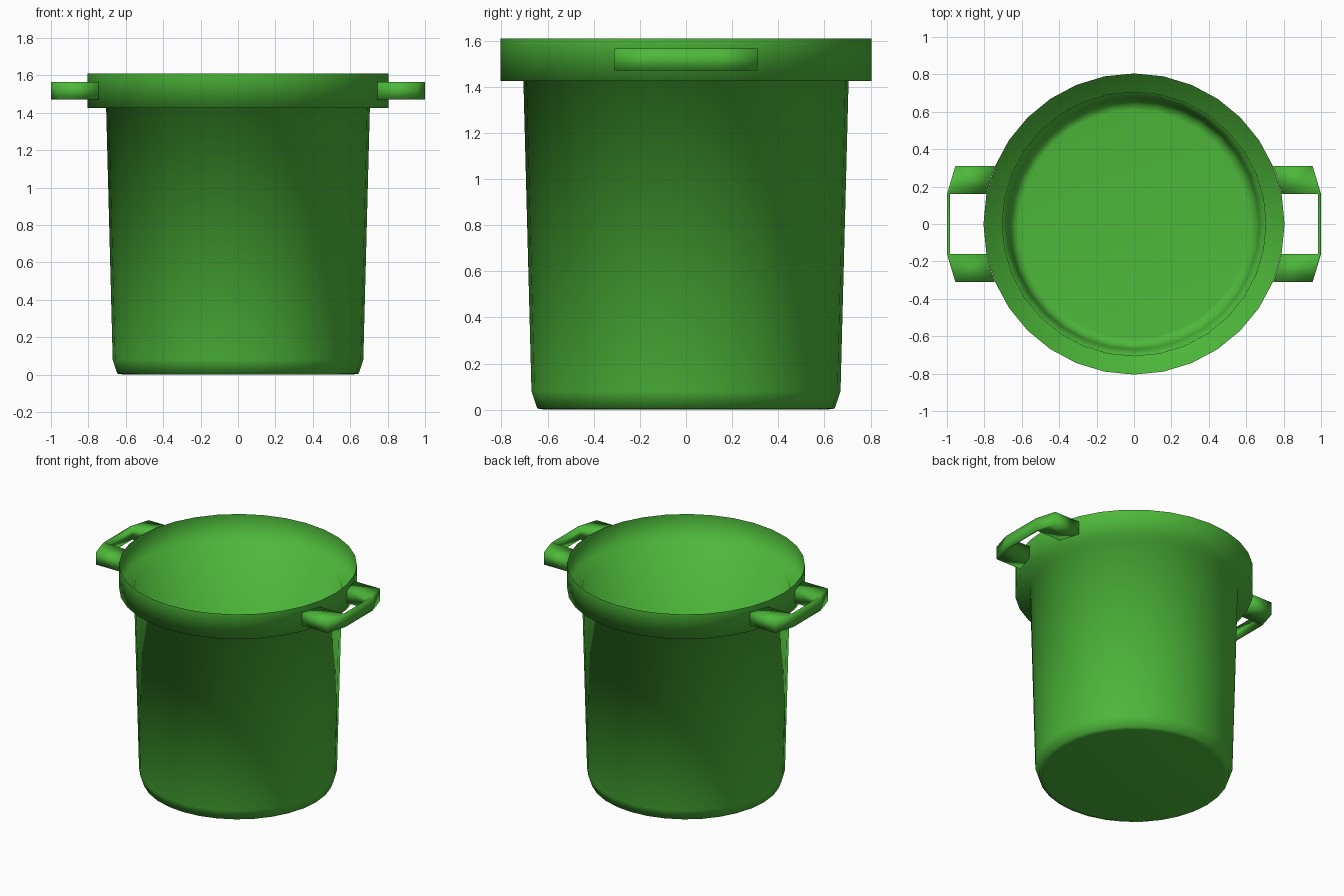
import bpy
import bmesh
import math

cube = bpy.data.objects.get("Cube")
if cube:
    bpy.data.objects.remove(cube, do_unlink=True)

# Single green plastic
green = bpy.data.materials.new("green_plastic")
green.use_nodes = True
colour = (0.075, 0.48, 0.042, 1.0)
green.diffuse_color = colour
green.node_tree.nodes["Principled BSDF"].inputs["Base Color"].default_value = colour


def finish(bm, name):
    """Turn a bmesh into a smooth shaded green object."""
    for face in bm.faces:
        face.smooth = True
    mesh = bpy.data.meshes.new(name)
    bm.to_mesh(mesh)
    bm.free()
    mesh.materials.append(green)
    obj = bpy.data.objects.new(name, mesh)
    bpy.context.collection.objects.link(obj)
    return obj


def lathe(name, profile, segments):
    """Spin a (radius, height) profile around z."""
    bm = bmesh.new()
    verts = [bm.verts.new((r, 0, z)) for r, z in profile]
    edges = [bm.edges.new(pair) for pair in zip(verts, verts[1:])]
    bmesh.ops.spin(bm, geom=verts + edges, cent=(0, 0, 0), axis=(0, 0, 1),
                   angle=math.tau, steps=segments, use_duplicate=False)
    bmesh.ops.remove_doubles(bm, verts=bm.verts, dist=0.0005)
    bmesh.ops.recalc_face_normals(bm, faces=bm.faces)
    # An open shell: make the floor face down so the outside is the front
    floor = min(bm.faces, key=lambda f: f.calc_center_median().z)
    if floor.normal.z > 0:
        bmesh.ops.reverse_faces(bm, faces=bm.faces)
    return finish(bm, name)


def handle(name, side):
    """Two wide arms joined by a thin grip, as an extruded half outline."""
    half = [(0.745, 0.31), (0.955, 0.31), (1.0, 0.16), (0.985, 0.16), (0.79, 0.16)]
    bottom, height = 1.47, 0.095
    bm = bmesh.new()
    rows = []
    for sign in (1, -1):
        rows.append([bm.verts.new((side * x, sign * y, bottom)) for x, y in half])
        bm.faces.new(rows[-1])
    # Thin grip between the arms
    bm.faces.new((rows[0][2], rows[1][2], rows[1][3], rows[0][3]))
    result = bmesh.ops.extrude_face_region(bm, geom=bm.faces[:], use_keep_orig=True)
    top = [v for v in result["geom"] if isinstance(v, bmesh.types.BMVert)]
    bmesh.ops.translate(bm, verts=top, vec=(0, 0, height))
    bmesh.ops.recalc_face_normals(bm, faces=bm.faces)
    return finish(bm, name)


# Tapered tub with a stepped collar, open at the top
lathe("tub", [(0, 0), (0.61, 0), (0.645, 0.005), (0.67, 0.08),
              (0.705, 1.425), (0.805, 1.425), (0.805, 1.61)], 32)

# Side handles
handle("left_handle", 1)
handle("right_handle", -1)
